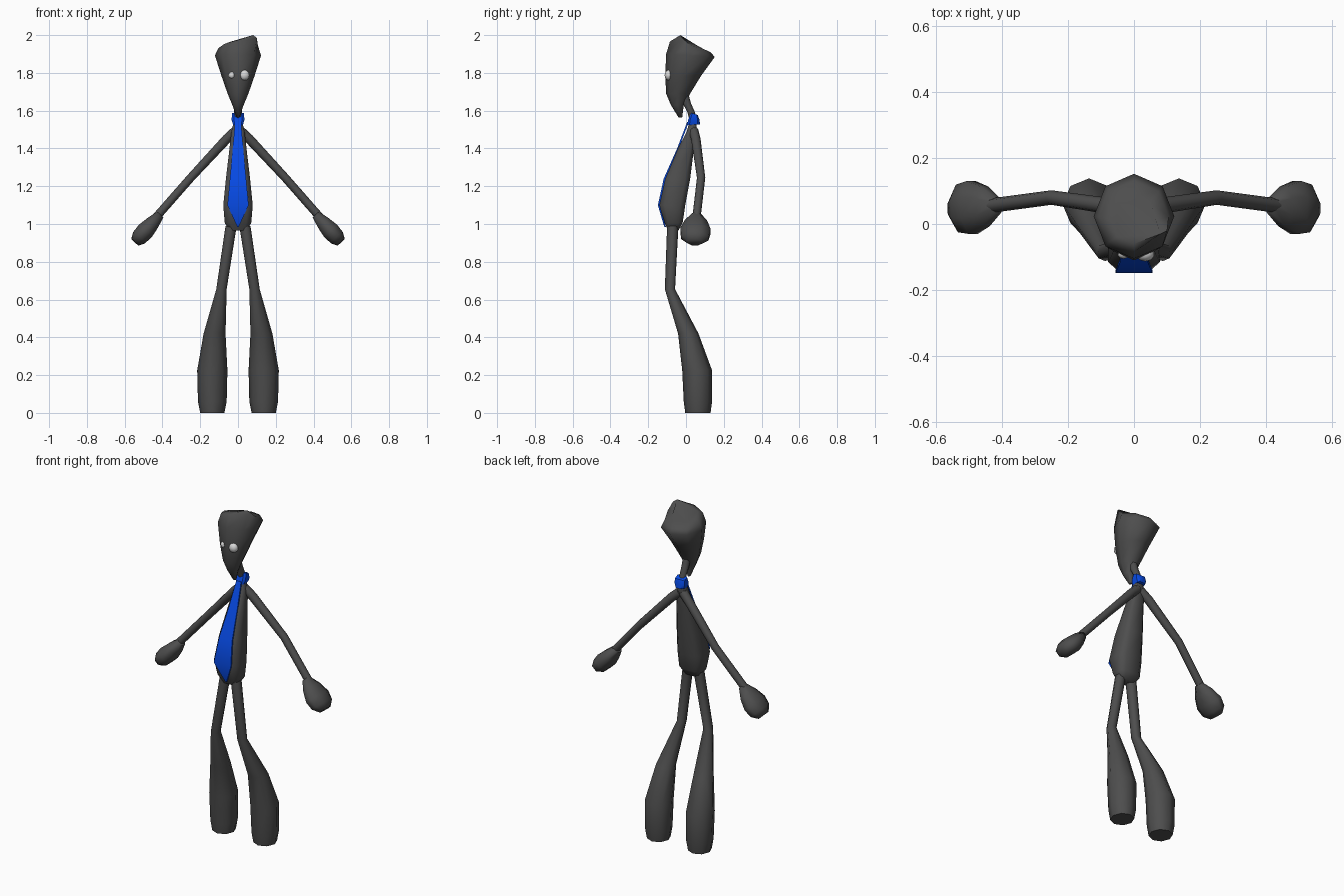
import bpy, bmesh, math
from mathutils import Vector

if "Cube" in bpy.data.objects:
    bpy.data.objects.remove(bpy.data.objects["Cube"])


def material(name, color):
    m = bpy.data.materials.new(name)
    m.diffuse_color = (*color, 1)
    m.use_nodes = True
    m.node_tree.nodes["Principled BSDF"].inputs["Base Color"].default_value = m.diffuse_color
    return m


GREY = material("dark grey", (0.075, 0.075, 0.075))
BLUE = material("tie blue", (0.002, 0.068, 0.78))
WHITE = material("eye white", (0.68, 0.68, 0.68))


def finish(bm, name, mat, mirror=False, angle=60):
    bmesh.ops.recalc_face_normals(bm, faces=bm.faces)
    me = bpy.data.meshes.new(name)
    bm.to_mesh(me)
    bm.free()
    me.materials.append(mat)
    ob = bpy.data.objects.new(name, me)
    bpy.context.collection.objects.link(ob)
    if mirror:
        ob.modifiers.new("mirror", 'MIRROR').use_mirror_merge = False
    bpy.ops.object.select_all(action='DESELECT')
    ob.select_set(True)
    bpy.context.view_layer.objects.active = ob
    bpy.ops.object.shade_smooth_by_angle(angle=math.radians(angle))
    return ob


def loft(sections, n=8, phase=0.0, power=1.0):
    """Skin rings given as (centre, half-axis u, half-axis v); low power is boxier."""
    def soft(t):
        return math.copysign(abs(t) ** power, t) if abs(t) > 1e-6 else 0.0
    fit = 1 / math.cos(math.pi * phase * 2 / n) ** power
    bm = bmesh.new()
    rings = []
    for c, u, v in sections:
        ring = []
        for i in range(n):
            a = math.tau * (i + phase) / n
            ring.append(bm.verts.new(Vector(c) + fit * (Vector(u) * soft(math.cos(a))
                                                        + Vector(v) * soft(math.sin(a)))))
        rings.append(ring)
    for r, s in zip(rings, rings[1:]):
        for i in range(n):
            j = (i + 1) % n
            bm.faces.new((r[i], r[j], s[j], s[i]))
    bm.faces.new(rings[0])
    bm.faces.new(rings[-1])
    return bm


def level(x0, x1, y0, y1, z, tilt=0.0, roll=0.0):
    """Ring spanning x0..x1 and y0..y1 at height z, optionally tilted."""
    rx, ry = (x1 - x0) / 2, (y1 - y0) / 2
    return ((x0 + x1) / 2, (y0 + y1) / 2, z), (rx, 0, roll), (0, ry, tilt)


def along(points):
    """Rings square to a path of (centre, y radius, other radius)."""
    out = []
    for i, (c, ry, rt) in enumerate(points):
        a = Vector(points[max(i - 1, 0)][0])
        b = Vector(points[min(i + 1, len(points) - 1)][0])
        d = (b - a).normalized()
        u = Vector((0, 1, 0))
        u = (u - d * u.dot(d)).normalized()
        out.append((c, u * ry, d.cross(u) * rt))
    return out


# Head: wide tilted crown narrowing to a pointed chin
bm = loft([
    level(-0.008, 0.008, -0.04, -0.02, 1.565),
    level(-0.03, 0.03, -0.08, -0.012, 1.63),
    level(-0.055, 0.055, -0.105, 0.022, 1.69),
    level(-0.088, 0.088, -0.11, 0.08, 1.785),
    level(-0.122, 0.122, -0.105, 0.152, 1.892, -0.008),
    level(-0.105, 0.105, -0.085, 0.13, 1.938, -0.028, 0.008),
    level(-0.07, 0.07, -0.06, 0.085, 1.952, -0.022, 0.008),
])
# Raised corner of the crown
bm.verts.ensure_lookup_table()
for target in (Vector((0.08, -0.03, 2.0)), Vector((0.1, -0.02, 1.985))):
    ring = bm.verts[48:56] if target.z > 1.99 else bm.verts[40:48]
    min(ring, key=lambda v: (v.co - target).length).co = target
finish(bm, "head", GREY, angle=70)

# Eyes: one small, one larger
for name, x, r in (("small_eye", -0.032, 0.018), ("large_eye", 0.034, 0.028)):
    bm = bmesh.new()
    bmesh.ops.create_uvsphere(bm, u_segments=10, v_segments=6, radius=r)
    for v in bm.verts:
        v.co = Vector((v.co.x + x, v.co.y * 0.8 - 0.091, v.co.z + 1.788))
    finish(bm, name, WHITE)

# Neck
finish(loft([
    level(-0.022, 0.022, 0.02, 0.06, 1.54),
    level(-0.02, 0.02, 0.008, 0.048, 1.59),
    level(-0.022, 0.022, -0.018, 0.026, 1.64),
    level(-0.022, 0.022, -0.035, 0.015, 1.68),
]), "neck", GREY)

# Torso: slim shoulders leaning forward to a fuller belly
finish(loft([
    level(-0.045, 0.045, -0.095, -0.04, 0.965),
    level(-0.07, 0.07, -0.112, -0.018, 1.005),
    level(-0.078, 0.078, -0.142, -0.004, 1.1),
    level(-0.064, 0.064, -0.112, 0.022, 1.24),
    level(-0.045, 0.045, -0.042, 0.042, 1.4),
    level(-0.035, 0.035, 0.004, 0.056, 1.49),
    level(-0.022, 0.022, 0.018, 0.056, 1.54),
], phase=0.5, power=0.55), "torso", GREY)

# Collar band of the tie
finish(loft([
    level(-0.026, 0.026, 0.006, 0.074, 1.526, 0.002),
    level(-0.034, 0.034, 0.012, 0.072, 1.552, -0.002),
    level(-0.031, 0.031, 0.028, 0.062, 1.583, -0.006),
], phase=0.5, power=0.5), "tie_collar", BLUE, angle=35)

# Tie: thin strip down the front, ending in a point
bm = bmesh.new()
rows = []
for z, y, w in ((1.54, 0.006, 0.016), (1.4, -0.047, 0.028), (1.24, -0.118, 0.043),
                (1.1, -0.149, 0.056), (0.985, -0.115, 0.004)):
    rows.append([bm.verts.new((s * w, y + dy, z)) for s, dy in ((-1, 0), (1, 0), (1, 0.009), (-1, 0.009))])
for r, s in zip(rows, rows[1:]):
    for i in range(4):
        j = (i + 1) % 4
        bm.faces.new((r[i], r[j], s[j], s[i]))
bm.faces.new(rows[0])
bm.faces.new(rows[-1])
finish(bm, "tie", BLUE, angle=40)

# Arms: thin, bent slightly back at the elbow
finish(loft(along([
    ((0.01, 0.04, 1.495), 0.026, 0.026),
    ((0.06, 0.052, 1.45), 0.025, 0.025),
    ((0.25, 0.08, 1.245), 0.022, 0.022),
    ((0.43, 0.056, 1.04), 0.022, 0.022),
])), "arms", GREY, mirror=True)

# Hands: flattened mitts
finish(loft(along([
    ((0.412, 0.055, 1.05), 0.024, 0.022),
    ((0.45, 0.053, 1.008), 0.06, 0.037),
    ((0.49, 0.05, 0.964), 0.08, 0.047),
    ((0.523, 0.047, 0.928), 0.072, 0.043),
    ((0.545, 0.045, 0.904), 0.038, 0.026),
]), phase=0.5), "hands", GREY, mirror=True)

# Legs: thin thighs flaring into heavy bell-shaped feet
finish(loft([
    level(0.072, 0.2, -0.004, 0.13, 0.0),
    level(0.06, 0.212, -0.012, 0.138, 0.06),
    level(0.056, 0.216, -0.02, 0.138, 0.225),
    level(0.066, 0.182, -0.042, 0.066, 0.42),
    level(0.06, 0.115, -0.112, -0.058, 0.655),
    level(0.007, 0.066, -0.1, -0.04, 0.99),
]), "legs", GREY, mirror=True, angle=80)
